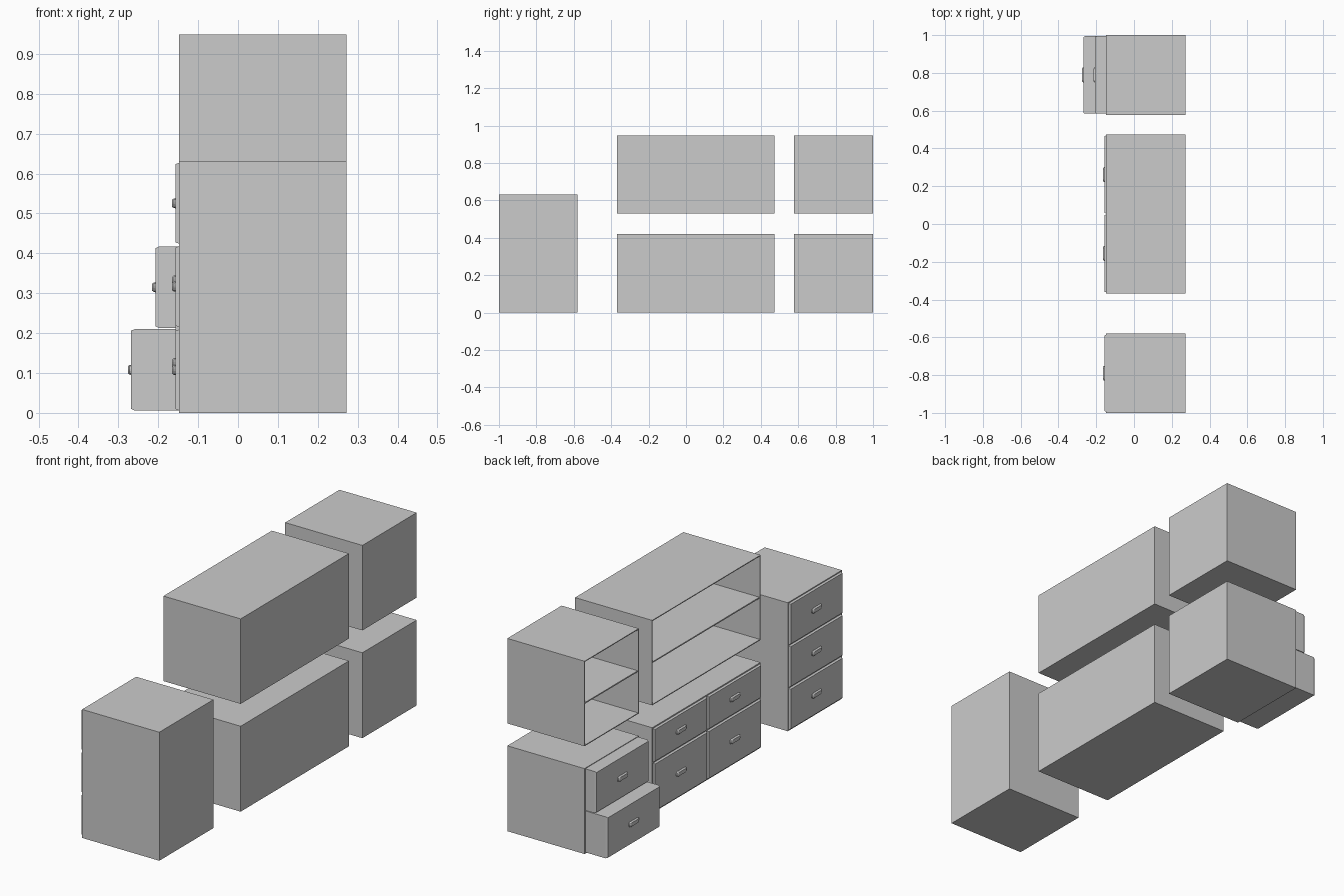
import bpy
import bmesh
from mathutils import Vector

cube = bpy.data.objects.get("Cube")
if cube:
    bpy.data.objects.remove(cube, do_unlink=True)

grey = bpy.data.materials.new("plain_grey")
grey.use_nodes = True
COLOR = (0.6, 0.6, 0.6, 1)
grey.diffuse_color = COLOR
grey.node_tree.nodes["Principled BSDF"].inputs["Base Color"].default_value = COLOR

FACE, BACK = -0.148, 0.272   # openings look toward -x
WALL = 0.006


def finish(name, bm):
    bmesh.ops.recalc_face_normals(bm, faces=bm.faces)
    mesh = bpy.data.meshes.new(name)
    bm.to_mesh(mesh)
    bm.free()
    mesh.materials.append(grey)
    obj = bpy.data.objects.new(name, mesh)
    bpy.context.collection.objects.link(obj)
    return obj


def add_box(bm, x, y, z):
    made = bmesh.ops.create_cube(bm, size=1)["verts"]
    for v in made:
        v.co = Vector([(lo + hi) / 2 + c * (hi - lo)
                       for c, (lo, hi) in zip(v.co, (x, y, z))])
    return made


def box(name, x, y, z):
    bm = bmesh.new()
    add_box(bm, x, y, z)
    return finish(name, bm)


def loft(name, loops):
    """Solid through equal-length loops of points, capped at both ends."""
    bm = bmesh.new()
    rings = [[bm.verts.new(p) for p in loop] for loop in loops]
    for a, b in zip(rings, rings[1:]):
        for i in range(len(a)):
            j = (i + 1) % len(a)
            bm.faces.new((a[i], a[j], b[j], b[i]))
    bm.faces.new(rings[0])
    bm.faces.new(rings[-1])
    return finish(name, bm)


def rounded_rect(x, y, z, half_w, half_h, cut):
    """Rectangle with cut corners in the plane of a drawer front."""
    quarter = [(half_w, half_h - cut), (half_w - cut * .3, half_h - cut * .3),
               (half_w - cut, half_h)]
    pts = []
    for sy, sz in ((1, 1), (-1, 1), (-1, -1), (1, -1)):
        corner = quarter if sy * sz > 0 else quarter[::-1]
        pts += [(x, y + sy * a, z + sz * b) for a, b in corner]
    return pts


def drawer(name, y, z, pull=0.0):
    """Drawer with a chamfered front and a small pull handle."""
    front = FACE - 0.009 - pull

    def rect(x, d):
        return [(x, y[0] + d, z[0] + d), (x, y[1] - d, z[0] + d),
                (x, y[1] - d, z[1] - d), (x, y[0] + d, z[1] - d)]
    loft(name, [rect(FACE + 0.01, 0), rect(front + 0.009, 0), rect(front, 0.004)])
    cy, cz = sum(y) / 2, sum(z) / 2
    loft(name + "_handle", [
        rounded_rect(front + 0.001, cy, cz, 0.040, 0.013, 0.010),
        rounded_rect(front - 0.004, cy, cz, 0.038, 0.012, 0.010),
        rounded_rect(front - 0.008, cy, cz, 0.030, 0.009, 0.007)])


def open_shelf(name, y, z):
    """Hollow case, open toward -x, with one middle shelf."""
    bm = bmesh.new()
    verts = add_box(bm, (FACE, BACK), y, z)
    bmesh.ops.recalc_face_normals(bm, faces=bm.faces)
    mouth = min(bm.faces, key=lambda f: f.calc_center_median().x)
    bmesh.ops.inset_individual(bm, faces=[mouth], thickness=WALL)
    pushed = bmesh.ops.extrude_discrete_faces(bm, faces=[mouth])["faces"][0]
    bmesh.ops.translate(bm, verts=pushed.verts, vec=(BACK - FACE - WALL, 0, 0))
    finish(name, bm)
    mid = sum(z) / 2
    box(name + "_board", (FACE + 0.002, BACK - WALL),
        (y[0] + WALL, y[1] - WALL), (mid - WALL / 2, mid + WALL / 2))


# Tall chest with three drawers
box("tall_chest", (FACE, BACK), (-1, -0.58), (0, 0.632))
for i in range(3):
    low = 0.006 + i * 0.209
    drawer(f"tall_drawer_{i + 1}", (-0.994, -0.586), (low, low + 0.203))

# Wide chest with two columns of drawers
box("wide_chest", (FACE, BACK), (-0.368, 0.474), (0, 0.42))
for side, y in (("right", (-0.362, 0.050)), ("left", (0.056, 0.468))):
    drawer(f"wide_lower_drawer_{side}", y, (0.006, 0.244))
    drawer(f"wide_upper_drawer_{side}", y, (0.250, 0.414))

# Small chest with both drawers pulled out
box("small_chest", (FACE, BACK), (0.578, 1), (0, 0.42))
drawer("small_lower_drawer", (0.584, 0.994), (0.006, 0.210), 0.111)
drawer("small_upper_drawer", (0.584, 0.994), (0.213, 0.417), 0.050)

# Open wall shelves
open_shelf("wide_shelf", (-0.368, 0.474), (0.53, 0.948))
open_shelf("small_shelf", (0.578, 1), (0.53, 0.948))
